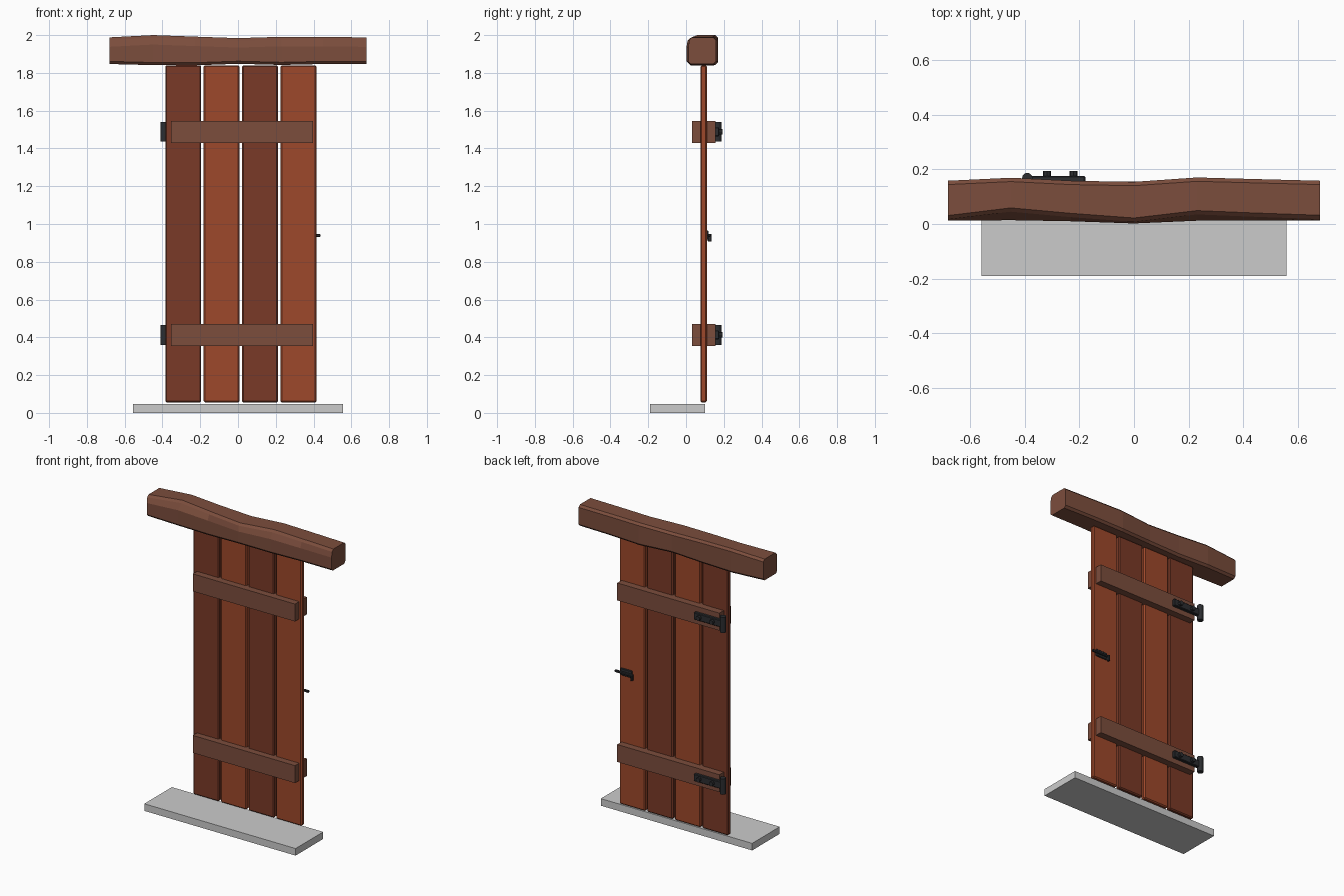
import bpy, bmesh, math

if "Cube" in bpy.data.objects:
    bpy.data.objects.remove(bpy.data.objects["Cube"])


def material(name, rgb):
    m = bpy.data.materials.new(name)
    m.diffuse_color = (*rgb, 1)
    m.use_nodes = True
    m.node_tree.nodes["Principled BSDF"].inputs["Base Color"].default_value = m.diffuse_color
    return m


DARK = material("dark_wood", (0.195, 0.042, 0.02))
LIGHT = material("light_wood", (0.34, 0.065, 0.024))
BROWN = material("brown_wood", (0.2, 0.075, 0.046))
IRON = material("iron", (0.025, 0.027, 0.03))


def finish(name, bm, mat):
    bmesh.ops.recalc_face_normals(bm, faces=bm.faces)
    me = bpy.data.meshes.new(name)
    bm.to_mesh(me)
    bm.free()
    ob = bpy.data.objects.new(name, me)
    bpy.context.collection.objects.link(ob)
    if mat:
        me.materials.append(mat)
    return ob


def box(name, x, y, z, mat=None, bevel=0):
    bm = bmesh.new()
    bmesh.ops.create_cube(bm, size=1)
    for v in bm.verts:
        v.co = [(a + b) / 2 + c * (b - a) for (a, b), c in zip((x, y, z), v.co)]
    ob = finish(name, bm, mat)
    if bevel:
        mod = ob.modifiers.new("bevel", 'BEVEL')
        mod.width, mod.segments = bevel, 1
    return ob


def cylinder(name, loc, r, depth, mat, sides=12, along_y=False):
    bm = bmesh.new()
    bmesh.ops.create_cone(bm, cap_ends=True, segments=sides, radius1=r, radius2=r, depth=depth)
    ob = finish(name, bm, mat)
    ob.location = loc
    if along_y:
        ob.rotation_euler.x = math.pi / 2
    return ob


# Stone step
box("step", (-0.557, 0.557), (-0.19, 0.10), (0, 0.047))

# Door planks, alternating colours
for i in range(4):
    x = -0.385 + i * 0.2033
    box(f"plank_{i}", (x, x + 0.19), (0.076, 0.11), (0.055, 1.84), LIGHT if i % 2 else DARK, 0.007)

# Battens passing through the planks, with strap hinges at the back
for label, z in (("lower", 0.413), ("upper", 1.488)):
    box(label + "_batten", (-0.355, 0.397), (0.032, 0.156), (z - 0.058, z + 0.058), BROWN)
    cylinder(label + "_hinge_barrel", (-0.39, 0.168, z), 0.019, 0.105, IRON)
    box(label + "_hinge_strap", (-0.39, -0.178), (0.15, 0.175), (z - 0.024, z + 0.024), IRON, 0.004)
    for j, x in enumerate((-0.318, -0.221)):
        cylinder(f"{label}_hinge_bolt_{j}", (x, 0.18, z), 0.015, 0.026, IRON, 8, True)

# Latch on the back of the last plank
box("latch_plate", (0.315, 0.40), (0.105, 0.119), (0.918, 0.965), IRON, 0.003)
box("latch_bolt", (0.305, 0.437), (0.115, 0.129), (0.932, 0.947), IRON, 0.003)
box("latch_handle", (0.302, 0.316), (0.115, 0.136), (0.908, 0.947), IRON, 0.003)

# Rough hewn lintel: chamfered section varied along its length
# x, low front y, high front y, back y, bottom z, top z
stations = [
    (-0.68, 0.012, 0.017, 0.158, 1.847, 1.988),
    (-0.45, 0.014, 0.045, 0.169, 1.841, 2.0),
    (-0.23, 0.010, 0.025, 0.158, 1.840, 1.992),
    (0.0, 0.002, 0.008, 0.154, 1.848, 1.984),
    (0.23, 0.012, 0.035, 0.170, 1.842, 1.991),
    (0.45, 0.012, 0.026, 0.164, 1.847, 1.990),
    (0.68, 0.012, 0.018, 0.158, 1.847, 1.988),
]
bm = bmesh.new()
c = 0.014
rings = []
for x, f, g, b, lo, hi in stations:
    section = [(f + c, lo), (f, lo + c), (f, hi - 0.05), (g, hi - c), (g + c, hi),
               (b - c, hi), (b, hi - c), (b, lo + c), (b - c, lo)]
    rings.append([bm.verts.new((x, y, z)) for y, z in section])
for r, s in zip(rings, rings[1:]):
    n = len(r)
    for k in range(n):
        bm.faces.new((r[k], r[(k + 1) % n], s[(k + 1) % n], s[k]))
bm.faces.new(rings[0])
bm.faces.new(rings[-1])
finish("lintel", bm, BROWN)
